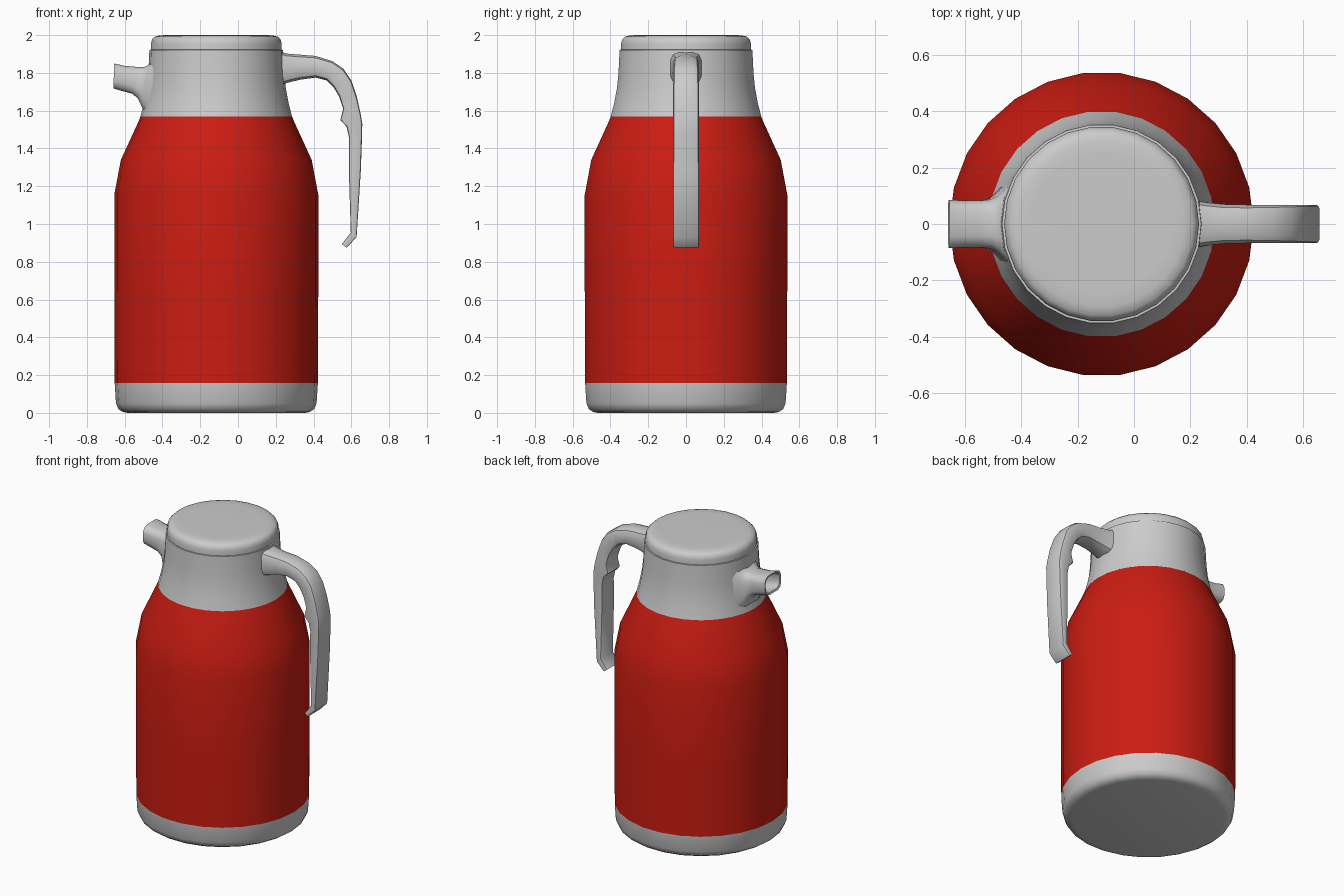
import bpy, bmesh, math
from mathutils import Vector

SIDES = 26
AXIS_X = -0.115


def finish(name, bm, color=None, angle=35):
    bmesh.ops.remove_doubles(bm, verts=bm.verts, dist=1e-5)
    bmesh.ops.recalc_face_normals(bm, faces=bm.faces)
    me = bpy.data.meshes.new(name)
    bm.to_mesh(me)
    bm.free()
    ob = bpy.data.objects.new(name, me)
    bpy.context.collection.objects.link(ob)
    if color:
        mat = bpy.data.materials.new(name + "_paint")
        mat.diffuse_color = color
        me.materials.append(mat)
    bpy.ops.object.select_all(action='DESELECT')
    ob.select_set(True)
    bpy.context.view_layer.objects.active = ob
    bpy.ops.object.shade_smooth_by_angle(angle=math.radians(angle))
    return ob


def skin(bm, rings, cap_start=True, cap_end=True):
    vs = [[bm.verts.new(p) for p in r] for r in rings]
    n = len(vs[0])
    for a, b in zip(vs, vs[1:]):
        for i in range(n):
            j = (i + 1) % n
            bm.faces.new((a[i], a[j], b[j], b[i]))
    if cap_start:
        bm.faces.new(vs[0])
    if cap_end:
        bm.faces.new(vs[-1])


def lathe(name, profile, color=None, caps=(False, False)):
    bm = bmesh.new()
    rings = []
    for r, z in profile:
        ang = [2 * math.pi * i / SIDES for i in range(SIDES)]
        rings.append([(AXIS_X + r * math.cos(a), r * math.sin(a), z) for a in ang])
    skin(bm, rings, *caps)
    return finish(name, bm, color)


def loft(name, stations, caps, angle):
    """Stations: upper point, lower point (x, z), half width, corner cut."""
    bm = bmesh.new()
    rings = []
    for up, low, w, cut in stations:
        u, l = Vector((up[0], 0, up[1])), Vector((low[0], 0, low[1]))
        c = min(cut / (u - l).length, 0.45)
        side = [(w - cut, 0), (w - cut * 0.3, c * 0.3), (w, c),
                (w, 1 - c), (w - cut * 0.3, 1 - c * 0.3), (w - cut, 1)]
        section = side + [(-y, t) for y, t in reversed(side)]
        rings.append([u.lerp(l, t) + Vector((0, y, 0)) for y, t in section])
    skin(bm, rings, *caps)
    return finish(name, bm, None, angle)


# Turned parts: base, red shell, neck and lid
lathe("base", [(0.47, 0), (0.495, 0.005), (0.518, 0.02), (0.531, 0.05),
               (0.538, 0.158), (0.50, 0.158)], caps=(True, True))
lathe("red_shell", [(0.538, 0.157), (0.54, 0.65), (0.54, 1.155), (0.505, 1.34),
                    (0.413, 1.54), (0.40, 1.572)], (0.6, 0.012, 0.006, 1))
lathe("neck", [(0.401, 1.57), (0.383, 1.64), (0.368, 1.72), (0.360, 1.80),
               (0.354, 1.922), (0.33, 1.924)], caps=(True, True))
lathe("lid", [(0.346, 1.92), (0.346, 1.955), (0.34, 1.978), (0.325, 1.992),
              (0.295, 1.999), (0.25, 2.0)], caps=(True, True))

# Pouring spout, flared into the neck and hollow at the tip
loft("spout", [
    ((-0.43, 1.88), (-0.47, 1.56), 0.14, 0.06),
    ((-0.475, 1.84), (-0.512, 1.625), 0.10, 0.05),
    ((-0.50, 1.83), (-0.53, 1.665), 0.087, 0.045),
    ((-0.54, 1.832), (-0.56, 1.69), 0.083, 0.04),
    ((-0.60, 1.837), (-0.61, 1.703), 0.083, 0.04),
    ((-0.655, 1.85), (-0.66, 1.718), 0.086, 0.04),
    ((-0.652, 1.838), (-0.655, 1.73), 0.074, 0.035),
    ((-0.51, 1.815), (-0.53, 1.70), 0.07, 0.035),
], (False, True), 50)

# Arched handle with a finger notch and a hooked lower tip
loft("handle", [
    ((0.20, 1.915), (0.22, 1.735), 0.085, 0.04),
    ((0.26, 1.902), (0.27, 1.75), 0.076, 0.04),
    ((0.32, 1.897), (0.33, 1.764), 0.070, 0.04),
    ((0.41, 1.89), (0.41, 1.775), 0.068, 0.035),
    ((0.50, 1.862), (0.47, 1.76), 0.068, 0.03),
    ((0.56, 1.82), (0.505, 1.725), 0.068, 0.025),
    ((0.60, 1.76), (0.535, 1.675), 0.068, 0.02),
    ((0.63, 1.67), (0.557, 1.61), 0.068, 0.015),
    ((0.65, 1.58), (0.542, 1.55), 0.068, 0.012),
    ((0.658, 1.53), (0.575, 1.515), 0.068, 0.012),
    ((0.657, 1.47), (0.587, 1.46), 0.068, 0.012),
    ((0.650, 1.28), (0.587, 1.28), 0.068, 0.010),
    ((0.628, 0.93), (0.597, 0.955), 0.068, 0.006),
    ((0.575, 0.875), (0.550, 0.893), 0.068, 0.006),
], (True, True), 40)
